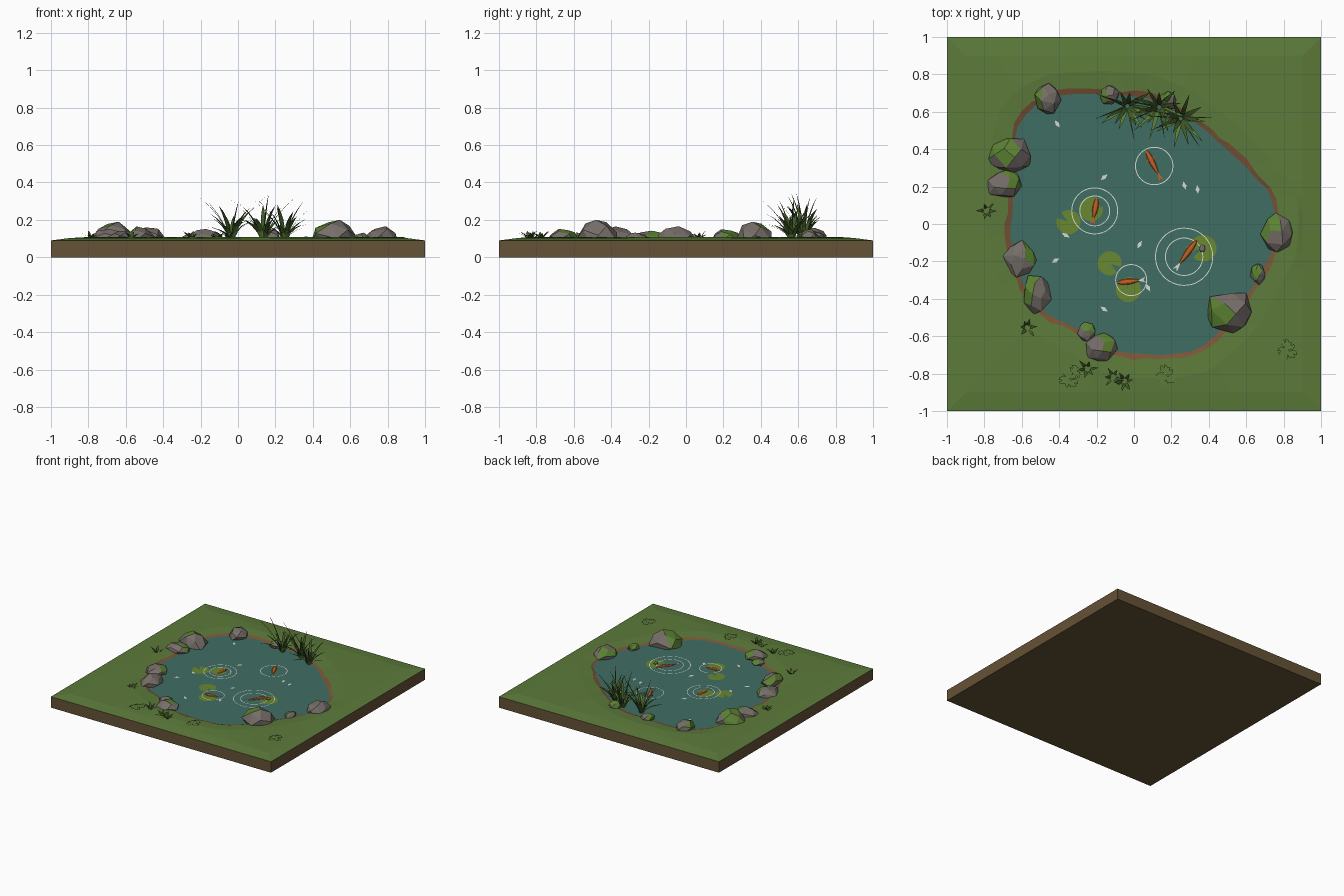
import bpy, bmesh, math, random
from math import sin, cos, pi, radians

if "Cube" in bpy.data.objects:
    bpy.data.objects.remove(bpy.data.objects["Cube"])

random.seed(4)
WATER = 0.093


def material(name, r, g, b):
    m = bpy.data.materials.new(name)
    m.diffuse_color = tuple((c / 255) ** 2.2 for c in (r, g, b)) + (1,)
    m.use_nodes = True
    m.node_tree.nodes["Principled BSDF"].inputs["Base Color"].default_value = m.diffuse_color
    return m


SOIL = material("soil", 101, 83, 57)
GRASS = material("grass green", 93, 122, 61)
MUD = material("mud", 120, 85, 58)
WATERC = material("pond water", 66, 109, 100)
STONE = material("stone grey", 117, 109, 104)
MOSS = material("moss green", 92, 128, 54)
REED = material("reed green", 66, 88, 42)
LILY = material("lily green", 104, 134, 52)
ORANGE = material("fish orange", 192, 97, 40)
WHITE = material("white", 212, 218, 212)


def build(name, verts, faces, mats, rule=None):
    """Make an object; rule(polygon) picks the material slot."""
    me = bpy.data.meshes.new(name)
    me.from_pydata(verts, [], faces)
    for m in mats:
        me.materials.append(m)
    if rule:
        for p in me.polygons:
            p.material_index = rule(p)
    ob = bpy.data.objects.new(name, me)
    bpy.context.collection.objects.link(ob)
    return ob


# Pond outline, clockwise from the upper left
SHORE = [(-.53, .64), (-.38, .70), (-.13, .70), (.08, .68), (.25, .61), (.36, .53),
         (.57, .34), (.73, .18), (.765, .05), (.75, -.14), (.65, -.33), (.54, -.51),
         (.35, -.68), (.16, -.71), (-.10, -.69), (-.31, -.57), (-.50, -.47),
         (-.60, -.33), (-.67, -.06), (-.65, .13), (-.67, .34), (-.62, .55)]
N = 72


def shore_radius(a):
    d = (cos(a), sin(a))
    for (x1, y1), (x2, y2) in zip(SHORE, SHORE[1:] + SHORE[:1]):
        ex, ey = x2 - x1, y2 - y1
        den = d[0] * ey - d[1] * ex
        if abs(den) < 1e-9:
            continue
        t = (x1 * ey - y1 * ex) / den
        s = (x1 * d[1] - y1 * d[0]) / den
        if t > 0 and -1e-6 <= s <= 1 + 1e-6:
            return t


ANGLES = [2 * pi * i / N for i in range(N)]
RADII = [shore_radius(a) for a in ANGLES]

# Ground: underside, block sides, lawn dipping to the pond, muddy rim
verts, faces = [], []


def ring(radius, z):
    verts.extend((radius(i) * cos(a), radius(i) * sin(a), z) for i, a in enumerate(ANGLES))


def square(i):
    return 1 / max(abs(cos(ANGLES[i])), abs(sin(ANGLES[i])))


jitter = [random.uniform(-.012, .012) for _ in ANGLES]
ring(square, 0)
ring(square, .09)
ring(lambda i: square(i) * .90, .103)
ring(lambda i: min(RADII[i] + .12, square(i) * .89), .109)
ring(lambda i: RADII[i] + .020 + jitter[i], .101)
ring(lambda i: RADII[i] - .03, .085)
for k in range(5):
    for i in range(N):
        j = (i + 1) % N
        faces.append((k * N + i, k * N + j, (k + 1) * N + j, (k + 1) * N + i))
faces.append(tuple(reversed(range(N))))
build("ground", verts, faces, [SOIL, GRASS, MUD],
      lambda p: 0 if p.index < N or p.index == 5 * N else (2 if p.index >= 4 * N else 1))

# Water sheet
build("pond_water", [((r - .006) * cos(a), (r - .006) * sin(a), WATER)
                     for r, a in zip(RADII, ANGLES)], [tuple(range(N))], [WATERC])


# Rocks: faceted hulls, mossy on one side
def rock(x, y, rx, ry, top, moss_deg, moss_level):
    bm = bmesh.new()
    n, pts = 20, []
    spin = random.uniform(0, 6)
    for i in range(n):
        z = 1 - 2 * (i + .5) / n
        a = i * 2.39996 + spin
        s = math.sqrt(1 - z * z) * random.uniform(.85, 1.1) * (1 - .2 * max(z, 0))
        pts.append((s * cos(a), s * sin(a), z * random.uniform(.85, 1.05)))
    lo = [min(p[k] for p in pts) for k in range(3)]
    hi = [max(p[k] for p in pts) for k in range(3)]
    for p in pts:
        u, v = ((p[k] - lo[k]) / (hi[k] - lo[k]) * 2 - 1 for k in (0, 1))
        bm.verts.new((x + u * rx, y + v * ry, max(.08, .105 + p[2] / hi[2] * (top - .105))))
    bmesh.ops.convex_hull(bm, input=bm.verts[:])
    loose = [v for v in bm.verts if not v.link_faces]
    bmesh.ops.delete(bm, geom=loose, context='VERTS')
    bmesh.ops.dissolve_limit(bm, angle_limit=radians(10), verts=bm.verts[:], edges=bm.edges[:])
    bmesh.ops.recalc_face_normals(bm, faces=bm.faces[:])
    mx, my = cos(radians(moss_deg)), sin(radians(moss_deg))
    for f in bm.faces:
        f.material_index = int(f.normal.x * mx * .75 + f.normal.y * my * .75
                               + f.normal.z * .65 > moss_level)
    ob = build("rock", [], [], [STONE, MOSS])
    bm.to_mesh(ob.data)
    bm.free()


for r in [(-.46, .67, .072, .083, .16, 200, .7), (-.675, .365, .122, .093, .19, 130, .70),
          (-.69, .217, .09, .077, .15, 30, .78), (-.61, -.185, .09, .10, .142, 30, .85),
          (-.515, -.38, .074, .105, .165, 140, .70), (-.255, -.575, .048, .052, .13, 60, .5),
          (-.172, -.665, .085, .083, .152, 45, .78), (.51, -.477, .119, .107, .20, 175, .66),
          (.66, -.27, .04, .058, .132, 120, .5), (.765, -.045, .09, .105, .166, 150, .76),
          (-.13, .69, .05, .05, .14, 180, .7), (.18, .66, .045, .05, .15, 120, .85)]:
    rock(*r)


# Leaf blades: tapering ribbons that arch outward
def blades(name, x, y, z, specs, mat):
    v, f = [], []
    for a, reach, height, width, droop in specs:
        steps = 4
        for k in range(steps + 1):
            t = k / steps
            w = width * (.55 + 1.6 * t * (1 - t)) * (1 - t ** 3) / 2 + .0006
            d = .012 + reach * t ** 1.4
            h = z + height * (t * (1 + droop) - droop * t * t)
            cx, cy = x + d * cos(a), y + d * sin(a)
            b = len(v)
            v += [(cx - w * sin(a), cy + w * cos(a), h), (cx + w * sin(a), cy - w * cos(a), h)]
            if k:
                f.append((b - 2, b - 1, b + 1, b))
    build(name, v, f, [mat])


# Reed clumps: upright leaves, bright low leaves leaning over the water, long stems
for cx, cy in [(-.035, .63), (.135, .625), (.25, .565)]:
    wide = [(2 * pi * i / 9 + random.uniform(-.25, .25), random.uniform(.06, .14),
             random.uniform(.10, .19), random.uniform(.022, .03), .4) for i in range(9)]
    bright = [(radians(d) + random.uniform(-.2, .2), random.uniform(.11, .17),
               random.uniform(.06, .12), .024, .9) for d in (215, 260, 305, 345)]
    stems = [(radians(d) + random.uniform(-.25, .25), random.uniform(.15, .20),
              random.uniform(.19, .25), .008, .2) for d in (-12, 165, 200, 290)]
    blades("reed_leaves", cx, cy, .095, wide, REED)
    blades("reed_bright_leaves", cx, cy, .095, bright, MOSS)
    blades("reed_stems", cx, cy, .095, stems, REED)

# Small grass tufts on the lawn
for cx, cy in [(-.79, .07), (-.57, -.555), (-.25, -.775), (-.11, -.82), (-.05, -.84)]:
    blades("grass_tuft", cx, cy, .102,
           [(2 * pi * i / 6 + random.uniform(-.3, .3), random.uniform(.025, .05),
             random.uniform(.018, .04), .018, .3) for i in range(6)], REED)


# Flat round pieces, with an optional notch
def disc(name, x, y, z, r, mat, notch=0, turn=0, n=16):
    a0, span = turn + notch / 2, 2 * pi - notch
    v = [(x + r * cos(a0 + span * i / n), y + r * sin(a0 + span * i / n), z)
         for i in range(n + (1 if notch else 0))]
    if notch:
        v.append((x + r * .1 * cos(turn), y + r * .1 * sin(turn), z))
    build(name, v, [tuple(range(len(v)))], [mat])


# Clover patches
for cx, cy, n in [(.82, -.675, 8), (.17, -.81, 8), (-.35, -.83, 7), (-.31, -.785, 3)]:
    for i in range(n):
        a = i * 2.4
        d = .016 * math.sqrt(i)
        disc("clover_leaf", cx + d * cos(a), cy + d * sin(a), .120 - .001 * i,
             .022, GRASS, .6, a, 8)

# Lily pads
for x, y, r, turn in [(-.35, .01, .065, 2.5), (-.23, .08, .065, .5), (-.13, -.21, .065, -.6),
                      (-.03, -.35, .068, 2), (.37, -.13, .072, 3.6)]:
    disc("lily_pad", x, y, WATER + .002, r, LILY, .6, turn)


# Ripples: thin flat rings
def ripple(x, y, r, w=.0025, n=48):
    v = [(x + q * cos(2 * pi * i / n), y + q * sin(2 * pi * i / n), WATER + .004)
         for q in (r - w, r + w) for i in range(n)]
    build("ripple", v, [(i, (i + 1) % n, n + (i + 1) % n, n + i)[::-1] for i in range(n)], [WHITE])


for r in [(-.21, .07, .123), (-.21, .07, .08), (.108, .31, .10), (.268, -.175, .153),
          (.268, -.175, .10), (-.015, -.30, .083)]:
    ripple(*r)


# Fish: slim spindles with tail fin and side fins
def fish(x, y, length, deg, tail_mat):
    a = radians(deg)

    def place(u, s, z):
        return (x + u * cos(a) - s * sin(a), y + u * sin(a) + s * cos(a), WATER + .003 + z)
    profile = [(.5, .002), (.40, .010), (.2, .016), (-.05, .015), (-.3, .008), (-.42, .003)]
    n = 8
    v = [place(u * length, w * cos(2 * pi * i / n), w * .45 * sin(2 * pi * i / n))
         for u, w in profile for i in range(n)]
    f = [(k * n + i, (k + 1) * n + i, (k + 1) * n + (i + 1) % n, k * n + (i + 1) % n)
         for k in range(5) for i in range(n)]
    f += [tuple(range(n)), tuple(range(5 * n, 6 * n))[::-1]]
    build("fish_body", v, f, [ORANGE])
    tail = [place(u * length, s, .003) for u, s in
            [(-.34, 0), (-.68, .015), (-.58, 0), (-.68, -.015)]]
    build("fish_tail", tail, [(0, 1, 2), (0, 2, 3)], [tail_mat])
    for side in (1, -1):
        fin = [place(u * length, side * s, .002) for u, s in [(.25, .012), (.12, .026), (.12, .012)]]
        build("fish_fin", fin, [(0, 1, 2)], [ORANGE])


fish(-.208, .08, .12, 80, ORANGE)
fish(.10, .325, .155, 117, ORANGE)
fish(.285, -.155, .17, 54, WHITE)
fish(-.025, -.307, .13, 186, WHITE)

# Floating petals
for x, y, deg in [(-.41, .535, 125), (-.16, .25, 40), (.34, .185, 95), (.27, .205, 110),
                  (.03, -.11, 60), (-.42, -.195, 30), (-.365, -.06, 150),
                  (-.16, -.455, 145), (.075, -.34, 120)]:
    a = radians(deg)
    p = [(.024, 0), (0, .011), (-.024, 0), (0, -.011)]
    build("petal", [(x + u * cos(a) - s * sin(a), y + u * sin(a) + s * cos(a), WATER + .004)
                    for u, s in p], [(0, 1, 2, 3)], [WHITE])

# Pebble resting on a lily pad
rock(.365, -.13, .016, .02, .112, 0, 2)
